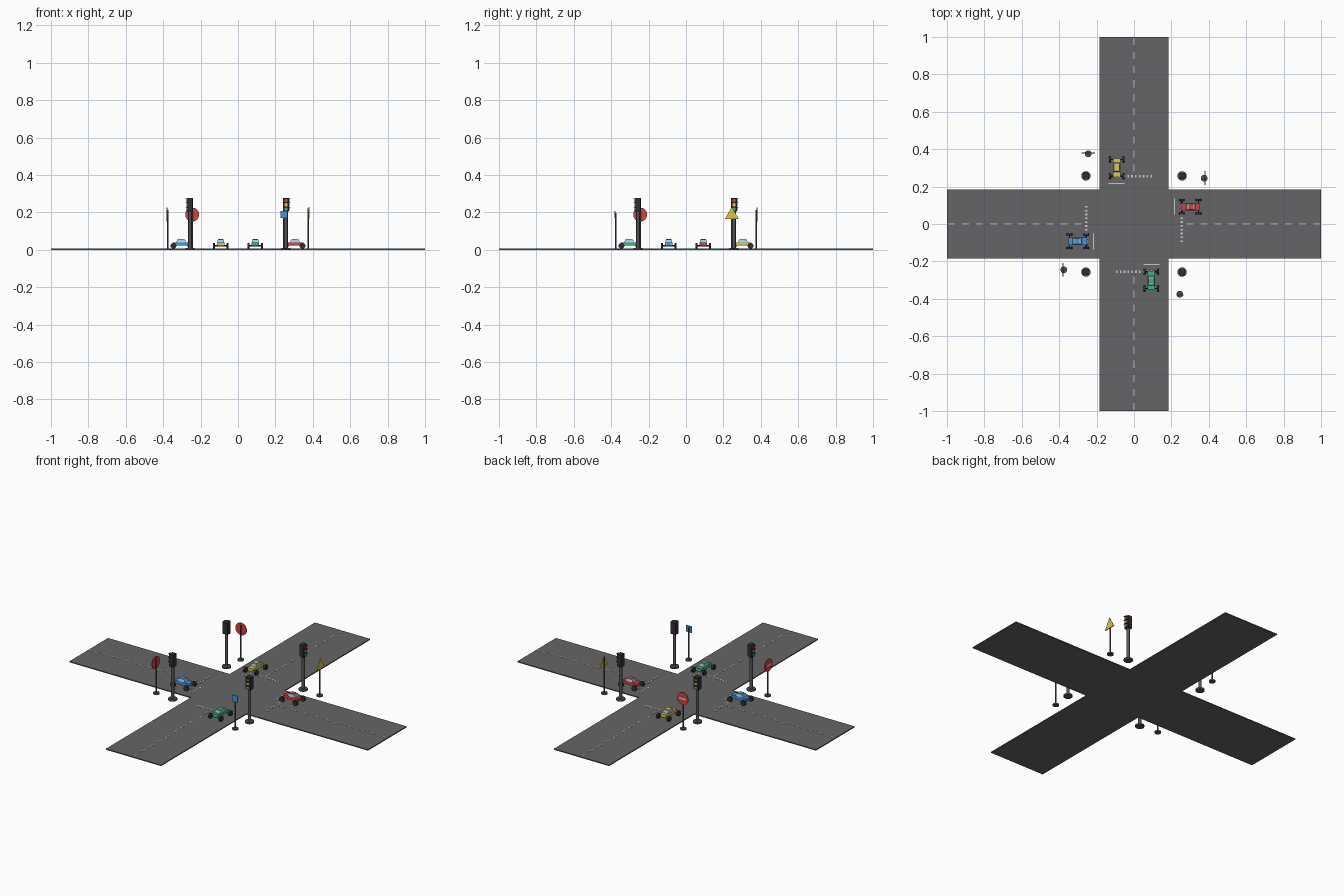
import bpy, bmesh
from math import pi, sin, cos, radians
from mathutils import Matrix, Vector

if "Cube" in bpy.data.objects:
    bpy.data.objects.remove(bpy.data.objects["Cube"])


def material(name, rgb):
    m = bpy.data.materials.new(name)
    m.diffuse_color = (*rgb, 1)
    m.use_nodes = True
    m.node_tree.nodes["Principled BSDF"].inputs["Base Color"].default_value = m.diffuse_color
    return m


ASPHALT = material("asphalt", (0.13, 0.13, 0.135))
DARK = material("dark", (0.03, 0.03, 0.035))
POST = material("post_grey", (0.09, 0.09, 0.1))
WHITE = material("white", (0.75, 0.75, 0.75))
RED = material("red", (0.7, 0.05, 0.05))
YELLOW = material("yellow", (0.75, 0.55, 0.05))
GREEN = material("green", (0.05, 0.45, 0.2))
BLUE = material("blue", (0.06, 0.3, 0.75))
GLASS = material("glass", (0.35, 0.65, 0.9))


def finish(bm, name, mat, k):
    """Turn a bmesh into an object, rotated k quarter turns about the crossing."""
    bmesh.ops.recalc_face_normals(bm, faces=bm.faces)
    me = bpy.data.meshes.new(name)
    bm.to_mesh(me)
    bm.free()
    me.materials.append(mat)
    me.shade_smooth()
    me.set_sharp_from_angle(angle=radians(35))
    ob = bpy.data.objects.new(name, me)
    ob.matrix_world = Matrix.Rotation(k * pi / 2, 4, 'Z')
    bpy.context.collection.objects.link(ob)
    return ob


def boxes(name, centres, size, mat, k=0, taper=1.0):
    """One object holding equal boxes, tops optionally tapered."""
    bm = bmesh.new()
    for c in centres:
        vs = bmesh.ops.create_cube(bm, size=1)['verts']
        for v in vs:
            t = taper if v.co.z > 0 else 1
            v.co = Vector((v.co.x * size[0] * t, v.co.y * size[1] * t, v.co.z * size[2])) + Vector(c)
    return finish(bm, name, mat, k)


def prisms(name, centres, r, h, mat, k=0, axis='Z', n=24, spin=0.0):
    """One object holding equal n-sided prisms centred on the given points."""
    turn = {'Z': Matrix.Identity(4), 'Y': Matrix.Rotation(pi / 2, 4, 'X'),
            'X': Matrix.Rotation(pi / 2, 4, 'Y')}[axis]
    bm = bmesh.new()
    for c in centres:
        m = Matrix.Translation(c) @ turn
        ring = [bm.verts.new(m @ Vector((r * cos(a), r * sin(a), -h / 2)))
                for a in (pi / 2 + spin + i * 2 * pi / n for i in range(n))]
        face = bm.faces.new(ring)
        ext = bmesh.ops.extrude_face_region(bm, geom=[face], use_keep_orig=True)['geom']
        shift = m.to_3x3() @ Vector((0, 0, h))
        for v in ext:
            if isinstance(v, bmesh.types.BMVert):
                v.co += shift
    return finish(bm, name, mat, k)


# Crossing road slab
W, T = 0.185, 0.006
bm = bmesh.new()
corners = []
for k in range(4):
    rot = Matrix.Rotation(k * pi / 2, 4, 'Z')
    corners += [rot @ Vector(p) for p in ((-W, -1, 0), (W, -1, 0), (W, -W, 0))]
slab = bm.faces.new([bm.verts.new(p) for p in corners])
ext = bmesh.ops.extrude_face_region(bm, geom=[slab], use_keep_orig=True)['geom']
bmesh.ops.translate(bm, vec=(0, 0, T), verts=[v for v in ext if isinstance(v, bmesh.types.BMVert)])
finish(bm, "road", ASPHALT, 0)


def road_markings(k):
    z = T + 0.0006
    boxes("centre_dashes", [(0, -0.30 - 0.075 * i, z) for i in range(10)], (0.006, 0.038, 0.0016), WHITE, k)
    boxes("crossing_stripes", [(-0.092 + 0.0205 * i, -0.255, z) for i in range(10)],
          (0.009, 0.014, 0.0016), WHITE, k)
    boxes("stop_line", [(0.0925, -0.216, z)], (0.086, 0.006, 0.0016), WHITE, k)


def car(k, paint):
    x, y = 0.0925, -0.30
    boxes("car_body", [(x, y, 0.031)], (0.038, 0.098, 0.018), paint, k)
    boxes("car_cabin", [(x, y - 0.004, 0.0475)], (0.036, 0.05, 0.016), GLASS, k, taper=0.85)
    boxes("car_roof", [(x, y - 0.004, 0.0565)], (0.03, 0.026, 0.003), paint, k)
    # wheels stand clear of the body on long axles
    prisms("car_wheels", [(x + sx * 0.036, y + sy * 0.045, 0.021) for sx in (-1, 1) for sy in (-1, 1)],
           0.0155, 0.011, DARK, k, 'X', 20)
    prisms("car_axles", [(x, y + sy * 0.045, 0.022) for sy in (-1, 1)], 0.003, 0.066, DARK, k, 'X', 8)
    prisms("car_headlights", [(x + s * 0.012, y + 0.05, 0.032) for s in (-1, 1)],
           0.004, 0.003, WHITE, k, 'Y', 12)


def traffic_light(k):
    x, y = 0.257, -0.257
    prisms("light_base", [(x, y, 0.005)], 0.025, 0.01, POST, k)
    prisms("light_pole", [(x, y, 0.107)], 0.009, 0.2, POST, k, n=16)
    boxes("light_housing", [(x, y, 0.241)], (0.034, 0.028, 0.074), DARK, k)
    heights = (0.264, 0.241, 0.218)
    for name, mat, z in zip(("red_lamp", "amber_lamp", "green_lamp"), (RED, YELLOW, GREEN), heights):
        prisms(name, [(x, y - 0.0155, z)], 0.009, 0.005, mat, k, 'Y', 16)
    boxes("lamp_visors", [(x, y - 0.019, z + 0.0098) for z in heights], (0.02, 0.012, 0.0018), DARK, k)


def sign(k, kind):
    x, y, z = 0.245, -0.375, 0.188
    top = {"triangle": 0.225, "square": 0.2}.get(kind, 0.215)
    prisms("sign_base", [(x, y, 0.004)], 0.018, 0.008, POST, k)
    prisms("sign_pole", [(x, y, top / 2)], 0.0038, top - 0.004, POST, k, n=12)
    face = (x, y - 0.005, z)
    if kind == "square":
        boxes("square_sign", [face], (0.038, 0.005, 0.038), BLUE, k)
    elif kind == "triangle":
        prisms("triangle_sign", [(x, y - 0.005, 0.187)], 0.043, 0.005, YELLOW, k, 'Y', 3)
    else:
        prisms("round_sign", [face], 0.037, 0.005, RED, k, 'Y', 32)
        boxes("sign_bar", [(x, y - 0.0078, z)], (0.048, 0.0015, 0.011), WHITE, k)


# Four arms, counter-clockwise from the front
for k, (paint, kind) in enumerate(((GREEN, "square"), (RED, "triangle"), (YELLOW, "round"), (BLUE, "round"))):
    road_markings(k)
    car(k, paint)
    traffic_light(k)
    sign(k, kind)
